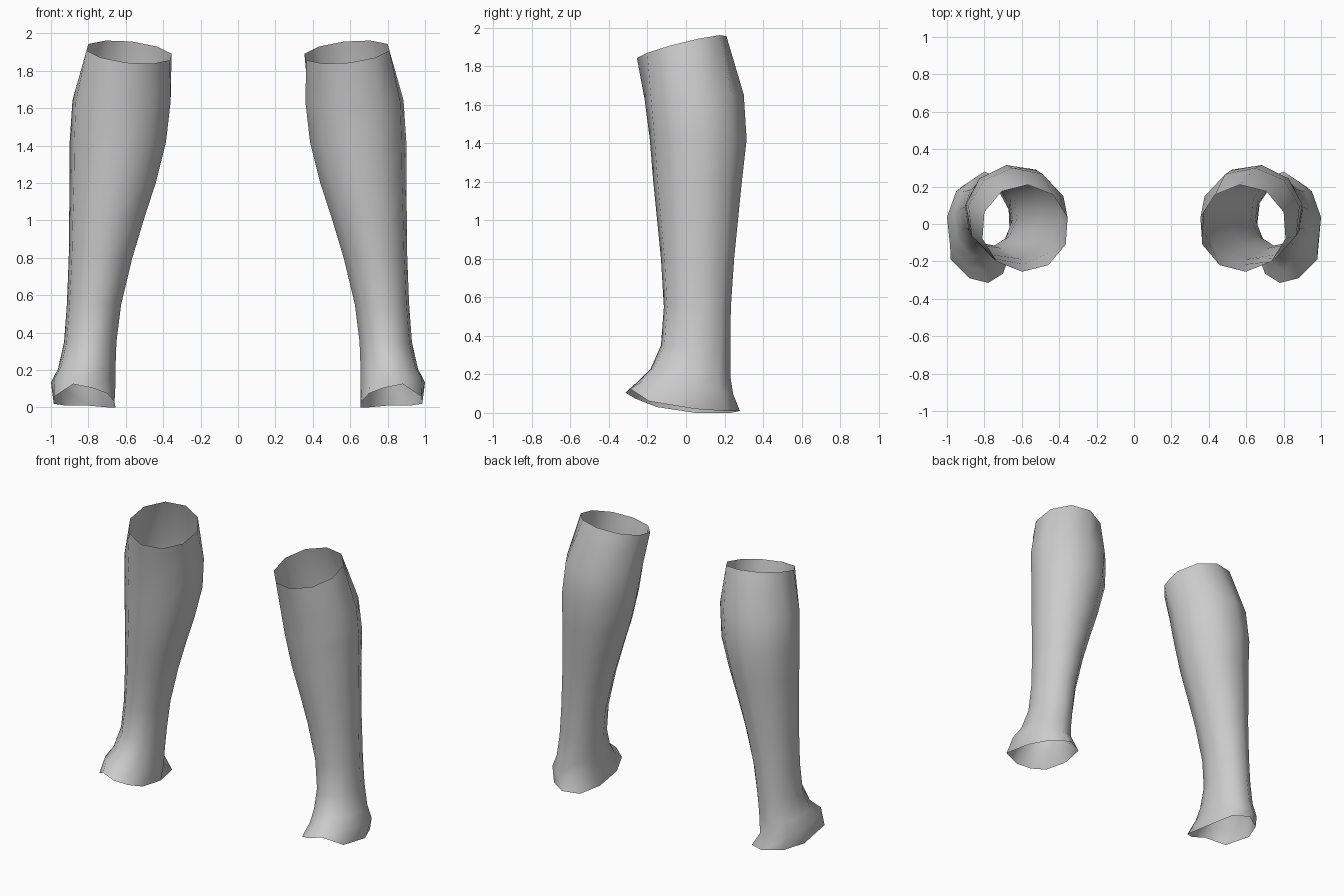
import bpy
import bmesh
from math import cos, sin, radians

cube = bpy.data.objects.get("Cube")
if cube:
    bpy.data.objects.remove(cube, do_unlink=True)

SIDES = 10

grey = bpy.data.materials.new("plain_grey")
grey.use_nodes = True
colour = (0.6, 0.6, 0.6, 1.0)
grey.diffuse_color = colour
grey.node_tree.nodes["Principled BSDF"].inputs["Base Color"].default_value = colour

# Flared rim around the foot opening: it arches up over the instep
foot_rim = [
    (.985, .05, .02), (.92, .20, .01), (.80, .28, .01), (.69, .23, 0),
    (.655, .05, 0), (.66, -.15, .03), (.70, -.265, .075),
    (.78, -.315, .105), (.88, -.29, .125), (.98, -.19, .06),
]

# Cross-sections from ankle to knee:
# height, x range, y range, slope along x, slope along y, turn in degrees
sections = [
    (.13, .655, 1.0, -.25, .245, .05, -.14, 9),
    (.21, .655, .962, -.185, .23, 0, -.08, 9),
    (.35, .65, .93, -.13, .23, 0, 0, 9),
    (.55, .625, .915, -.115, .233, 0, 0, 9),
    (.80, .565, .905, -.13, .25, 0, 0, 9),
    (1.0, .505, .903, -.15, .27, 0, 0, 9),
    (1.2, .44, .90, -.17, .29, 0, 0, 9),
    (1.42, .385, .90, -.188, .315, 0, 0, 9),
    (1.64, .36, .885, -.215, .30, 0, .05, 12),
    (1.9, .355, .81, -.255, .21, .10, .25, 22),
]


def ring(z, x0, x1, y0, y1, slope_x, slope_y, turn):
    """Ten-sided section stretched to fill its x and y range, then tilted."""
    angles = [radians(turn + 360 * i / SIDES) for i in range(SIDES)]
    xs, ys = [cos(a) for a in angles], [sin(a) for a in angles]

    def fit(values, low, high):
        least, most = min(values), max(values)
        return [low + (v - least) / (most - least) * (high - low) for v in values]

    xs, ys = fit(xs, x0, x1), fit(ys, y0, y1)
    mid_x, mid_y = (x0 + x1) / 2, (y0 + y1) / 2
    return [(x, y, z + slope_x * (x - mid_x) + slope_y * (y - mid_y))
            for x, y in zip(xs, ys)]


def make_leg(name, side):
    """Open tube skinned through the sections; side is +1 left, -1 right."""
    bm = bmesh.new()
    rings = [foot_rim] + [ring(*s) for s in sections]
    loops = [[bm.verts.new((side * x, y, z)) for x, y, z in r] for r in rings]
    for low, high in zip(loops, loops[1:]):
        for i in range(SIDES):
            j = (i + 1) % SIDES
            corners = [low[i], low[j], high[j], high[i]]
            face = bm.faces.new(corners if side > 0 else corners[::-1])
            face.smooth = True
    mesh = bpy.data.meshes.new(name)
    bm.to_mesh(mesh)
    bm.free()
    mesh.materials.append(grey)
    leg = bpy.data.objects.new(name, mesh)
    bpy.context.collection.objects.link(leg)


# Matching pair of leg sleeves
make_leg("left_leg_sleeve", 1)
make_leg("right_leg_sleeve", -1)
